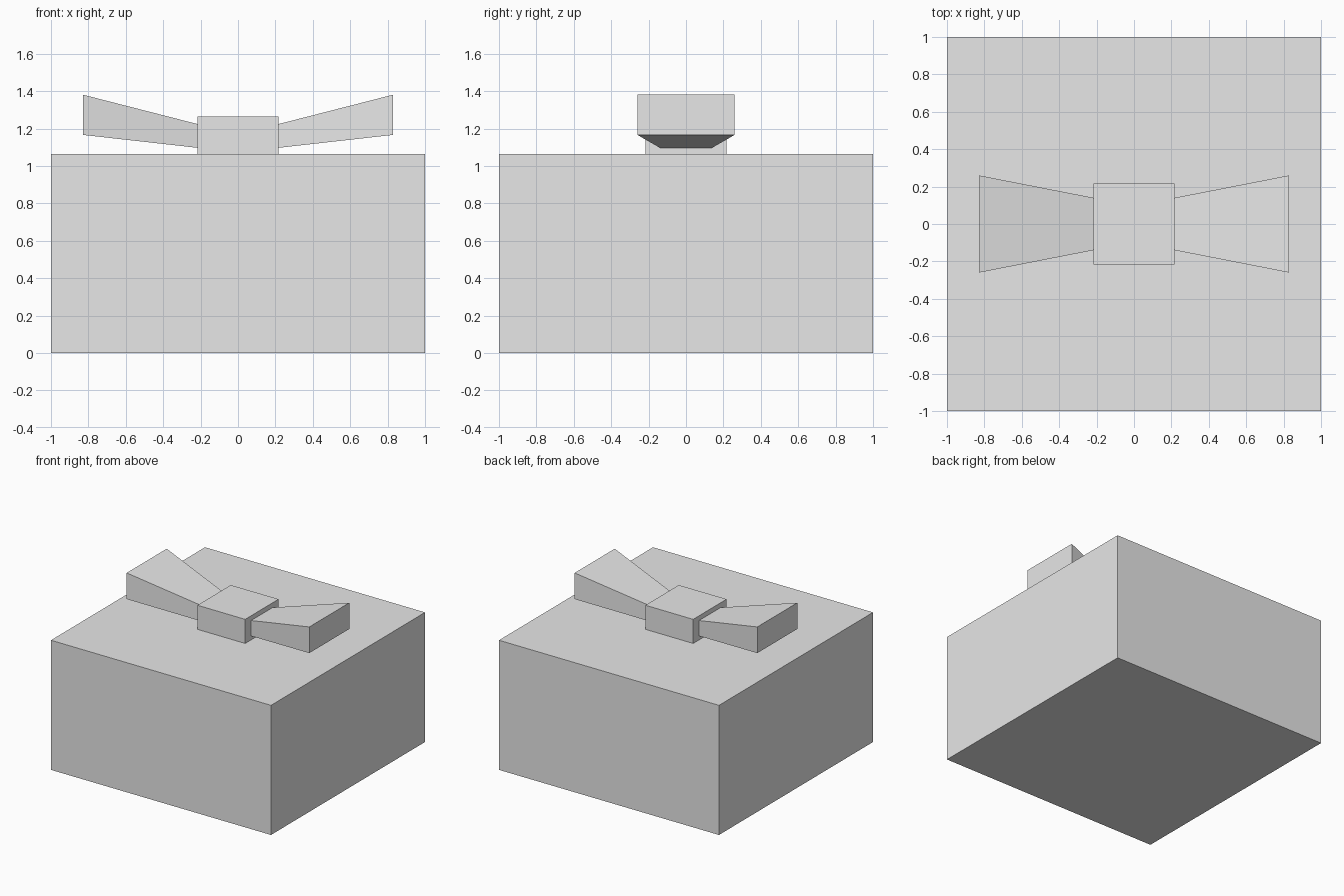
import bpy
import bmesh

cube = bpy.data.objects.get("Cube")
if cube:
    bpy.data.objects.remove(cube, do_unlink=True)

COLOR = (0.8, 0.8, 0.8, 1.0)
grey = bpy.data.materials.new("light_grey")
grey.use_nodes = True
grey.diffuse_color = COLOR
for node in grey.node_tree.nodes:
    if node.type == "BSDF_PRINCIPLED":
        node.inputs["Base Color"].default_value = COLOR


def block(name, near, far):
    """Six-sided block lofted between two x sections: (x, half depth, bottom, top)."""
    bm = bmesh.new()
    rings = []
    for x, d, low, high in (near, far):
        corners = [(-d, low), (d, low), (d, high), (-d, high)]
        rings.append([bm.verts.new((x, y, z)) for y, z in corners])
    a, b = rings
    bm.faces.new(a)
    bm.faces.new(b)
    for i in range(4):
        j = (i + 1) % 4
        bm.faces.new((a[i], a[j], b[j], b[i]))
    bmesh.ops.recalc_face_normals(bm, faces=bm.faces)
    mesh = bpy.data.meshes.new(name)
    bm.to_mesh(mesh)
    bm.free()
    mesh.materials.append(grey)
    obj = bpy.data.objects.new(name, mesh)
    bpy.context.collection.objects.link(obj)
    return obj


BOX_TOP = 1.065
KNOT = 0.217

# Gift box and the square knot on its lid
block("gift_box", (-1, 1, 0, BOX_TOP), (1, 1, 0, BOX_TOP))
block("bow_knot", (-KNOT, KNOT, BOX_TOP, 1.263), (KNOT, KNOT, BOX_TOP, 1.263))

# Flared bow loops on either side of the knot
for name, side in (("left_bow_loop", 1), ("right_bow_loop", -1)):
    block(name, (side * KNOT, 0.14, 1.097, 1.224), (side * 0.83, 0.26, 1.166, 1.381))
